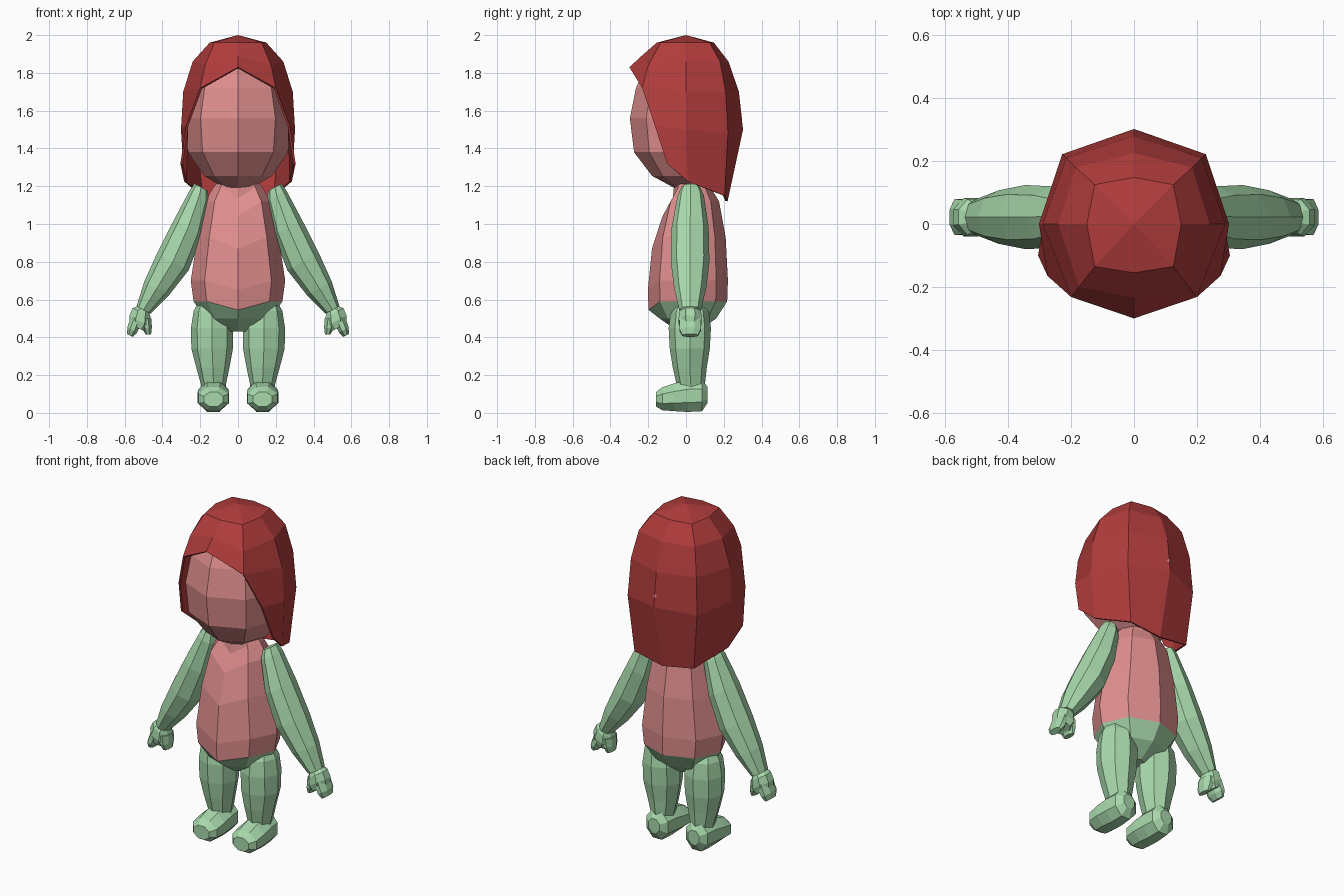
import bpy, bmesh, math
from mathutils import Vector

if "Cube" in bpy.data.objects:
    bpy.data.objects.remove(bpy.data.objects["Cube"])


def material(name, rgb):
    m = bpy.data.materials.new(name)
    m.diffuse_color = (*rgb, 1)
    m.use_nodes = True
    m.node_tree.nodes["Principled BSDF"].inputs["Base Color"].default_value = m.diffuse_color
    return m


RED = material("hair red", (0.44, 0.045, 0.045))
PINK = material("skin pink", (0.74, 0.27, 0.27))
GREEN = material("soft green", (0.39, 0.69, 0.41))


def finish(name, bm, mats, mirror=False):
    bmesh.ops.recalc_face_normals(bm, faces=bm.faces)
    me = bpy.data.meshes.new(name)
    bm.to_mesh(me)
    bm.free()
    ob = bpy.data.objects.new(name, me)
    bpy.context.collection.objects.link(ob)
    for m in mats:
        me.materials.append(m)
    if mirror:
        ob.modifiers.new("Mirror", 'MIRROR').use_mirror_merge = False
    return ob


def loft(name, rings, u, v, mats, mirror=False, drops=None, start=0.0, green_below=None):
    """Join eight-sided rings (centre, radius along u, radius along v) and cap the ends."""
    bm = bmesh.new()
    u, v = Vector(u).normalized(), Vector(v).normalized()
    loops = []
    for i, (c, ru, rv) in enumerate(rings):
        loop = []
        for k in range(8):
            a = math.tau * (k + start) / 8
            p = Vector(c) + u * ru * math.cos(a) + v * rv * math.sin(a)
            if drops and k == 6:          # front vertex dips into a V
                p.z -= drops[i]
            loop.append(bm.verts.new(p))
        loops.append(loop)
    for i in range(len(loops) - 1):
        for k in range(8):
            n = (k + 1) % 8
            f = bm.faces.new((loops[i][k], loops[i][n], loops[i + 1][n], loops[i + 1][k]))
            if green_below is not None and i >= green_below:
                f.material_index = 1
    for loop, c, last in ((loops[0], rings[0][0], False), (loops[-1], rings[-1][0], True)):
        f = bm.faces.new(loop)
        if last and green_below is not None:
            f.material_index = 1
    return finish(name, bm, mats, mirror)


X, Y, Z = (1, 0, 0), (0, 1, 0), (0, 0, 1)

# Head
loft("head", [((0, 0, 1.90), .14, .14), ((0, 0, 1.82), .20, .22),
              ((0, 0, 1.72), .25, .265), ((0, 0, 1.56), .28, .297),
              ((0, 0, 1.38), .265, .275), ((0, .01, 1.255), .18, .19),
              ((0, .02, 1.19), .07, .08)], X, Y, [PINK])

# Neck and torso, with the shorts as the lowest bands
loft("torso", [((0, .03, 1.24), .09, .09), ((0, .03, 1.195), .13, .10),
               ((0, .025, 1.12), .175, .15), ((0, .015, .93), .215, .195),
               ((0, .01, .70), .25, .212), ((0, .01, .59), .235, .208),
               ((0, .01, .50), .17, .15), ((0, .01, .43), .05, .05)],
     X, Y, [PINK, GREEN], drops=[0, .06, .08, .06, .05, .045, 0, 0], green_below=5)

# Arms
arm_u = (.88, 0, .47)
loft("arm", [((.195, .025, 1.195), .04, .05), ((.205, .025, 1.15), .058, .07),
             ((.265, .022, .98), .085, .098), ((.345, .022, .80), .095, .102),
             ((.43, .022, .66), .075, .085), ((.50, .022, .545), .042, .058)],
     arm_u, Y, [GREEN], mirror=True)

# Palms and the two blunt fingers
loft("palm", [((.497, .022, .555), .03, .045), ((.51, .022, .53), .058, .062),
              ((.518, .022, .485), .07, .066), ((.53, .022, .45), .055, .055)],
     arm_u, Y, [GREEN], mirror=True, start=.5)
loft("outer_finger", [((.535, .022, .50), .035, .06), ((.56, .022, .44), .032, .062),
                      ((.572, .022, .41), .018, .045)],
     arm_u, Y, [GREEN], mirror=True, start=.5)
loft("inner_finger", [((.49, .022, .50), .035, .058), ((.482, .022, .45), .028, .055),
                      ((.475, .022, .415), .016, .04)],
     X, Y, [GREEN], mirror=True, start=.5)

# Legs
loft("leg", [((.15, .02, .585), .06, .07), ((.14, .02, .54), .095, .10),
             ((.137, .02, .45), .112, .112), ((.137, .02, .34), .110, .106),
             ((.133, .02, .24), .088, .09), ((.13, .025, .15), .066, .075),
             ((.13, .03, .08), .06, .07)], X, Y, [GREEN], mirror=True)

# Feet, running from heel to toe
loft("foot", [((.13, .115, .095), .04, .045), ((.13, .085, .092), .077, .09),
              ((.13, .01, .09), .085, .092), ((.13, -.06, .083), .09, .08),
              ((.13, -.125, .075), .086, .066), ((.13, -.158, .072), .055, .042)],
     X, Z, [GREEN], mirror=True, start=.5)


# Hair: one half as columns from front to back, each running from crown to hem
columns = [
    [(0, -.155, 1.96), (0, -.235, 1.89), (0, -.30, 1.83)],
    [(.125, -.135, 1.96), (.175, -.20, 1.84), (.20, -.232, 1.72),
     (.275, -.165, 1.52), (.305, -.10, 1.32)],
    [(.15, 0, 1.96), (.24, 0, 1.86), (.29, 0, 1.70), (.302, 0, 1.50), (.285, .01, 1.225)],
    [(.125, .125, 1.96), (.185, .18, 1.86), (.215, .21, 1.70),
     (.228, .222, 1.48), (.195, .205, 1.15)],
    [(0, .148, 1.96), (0, .225, 1.86), (0, .28, 1.70), (0, .302, 1.50), (0, .22, 1.12)],
]
bm = bmesh.new()
for side in (1, -1):
    grid = [[bm.verts.new((side * x, y, z)) for x, y, z in col] for col in columns]
    crown = bm.verts.new((0, 0, 2.0))
    for a, b in zip(grid, grid[1:]):
        bm.faces.new((crown, a[0], b[0]))
        for r in range(min(len(a), len(b)) - 1):
            bm.faces.new((a[r], a[r + 1], b[r + 1], b[r]))
bmesh.ops.remove_doubles(bm, verts=bm.verts, dist=.001)
hair = finish("hair", bm, [RED])
shell = hair.modifiers.new("Thickness", 'SOLIDIFY')
shell.thickness = .012
shell.offset = -1
